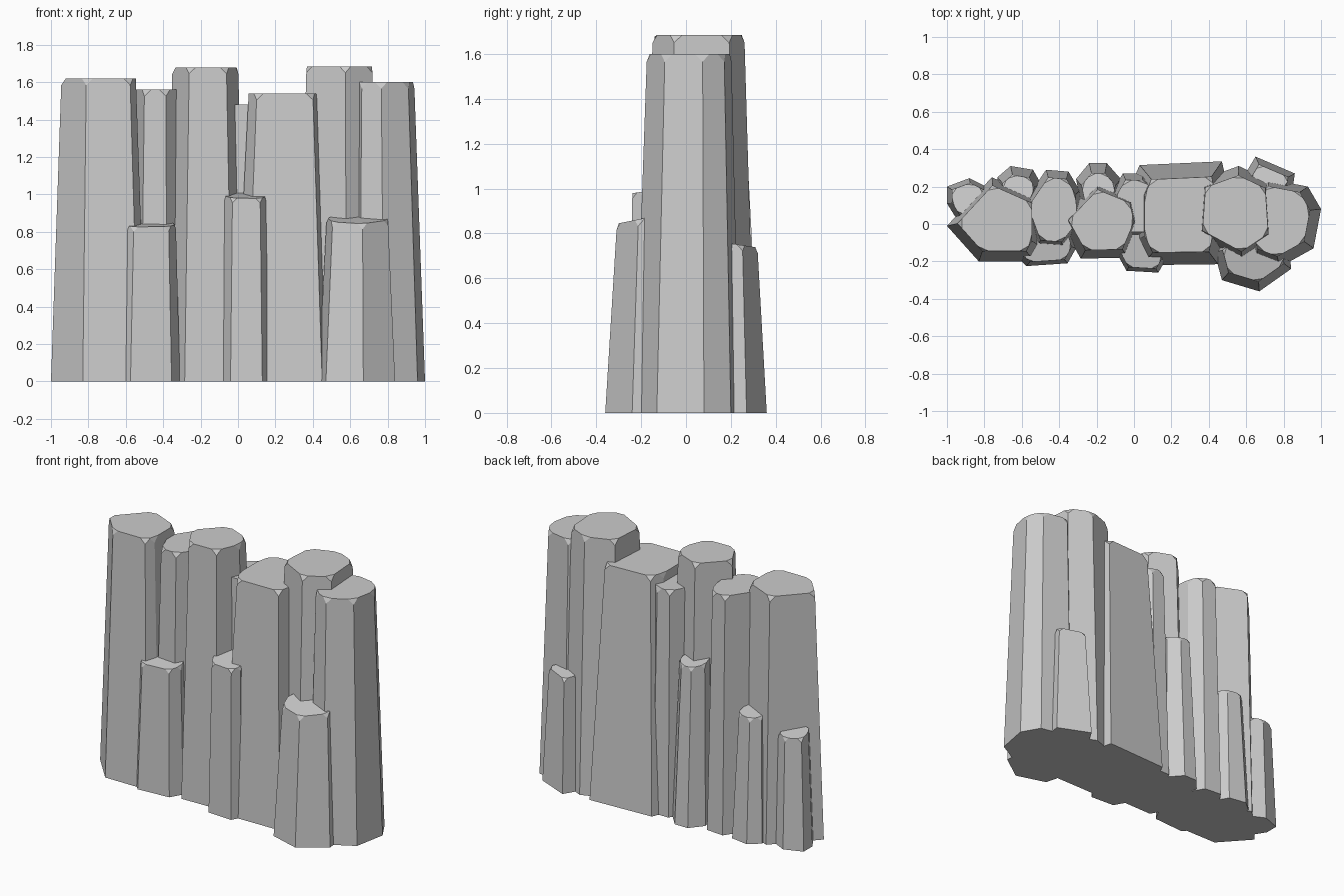
import bpy, bmesh
from mathutils import Vector


def column(name, height, centre, taper, base, slope=0.0, chip=0.035):
    """Tapered stone prism with chipped top corners; slope tilts the top along y."""
    c = Vector(centre)
    bm = bmesh.new()
    low, high = [], []
    for p in base:
        t = c + (Vector(p) - c) * taper
        low.append(bm.verts.new((p[0], p[1], 0)))
        high.append(bm.verts.new((t.x, t.y, height + slope * (t.y - c.y))))
    n = len(base)
    bm.faces.new(low)
    bm.faces.new(high)
    for i in range(n):
        j = (i + 1) % n
        bm.faces.new((low[i], low[j], high[j], high[i]))
    bmesh.ops.bevel(bm, geom=high, offset=chip, segments=1, affect='VERTICES')
    bmesh.ops.recalc_face_normals(bm, faces=bm.faces)
    mesh = bpy.data.meshes.new(name)
    bm.to_mesh(mesh)
    bm.free()
    obj = bpy.data.objects.new(name, mesh)
    bpy.context.collection.objects.link(obj)
    return obj


# Main row of tall columns, left to right
column("tall_column_left", 1.62, (-.745, .05), .78,
       [(-1, -.01), (-.83, -.2), (-.53, -.2), (-.49, -.13), (-.49, .13), (-.76, .25)])
column("tall_column_second", 1.56, (-.41, .06), .82,
       [(-.6, .1), (-.52, -.12), (-.38, -.13), (-.28, 0), (-.29, .18), (-.35, .28), (-.47, .29)])
column("tall_column_third", 1.68, (-.175, .02), .78,
       [(-.4, .02), (-.285, -.185), (-.03, -.18), (.05, .01), (.02, .14), (-.2, .23)])
column("narrow_column", 1.48, (.02, .08), .82,
       [(-.06, .27), (.05, .27), (.13, .2), (.13, -.07), (-.1, -.07), (-.13, .15)])
column("wide_column", 1.54, (.265, .03), .73,
       [(.03, .315), (.47, .335), (.5, .2), (.48, -.1), (.45, -.215), (.04, -.22), (-.02, -.1), (-.02, .2)])
column("tallest_column", 1.685, (.55, .06), .8,
       [(.34, .23), (.56, .31), (.74, .225), (.76, -.08), (.58, -.2), (.32, -.06)])
column("tall_column_right", 1.6, (.71, .05), .8,
       [(.93, .2), (1, .08), (.96, -.13), (.78, -.23), (.65, -.18), (.55, .1), (.72, .24)])

# Short columns along the front, tops tilting outwards
column("front_short_left", .845, (-.46, -.08), .85,
       [(-.62, -.18), (-.575, -.225), (-.355, -.21), (-.31, -.13), (-.35, 0), (-.6, 0)], .15, .025)
column("front_short_middle", 1.0, (.04, -.1), .87,
       [(-.09, -.16), (-.04, -.25), (.13, -.26), (.165, -.2), (.15, -.05), (-.08, -.05)], .15, .025)
column("front_short_right", .885, (.65, -.1), .8,
       [(.43, -.15), (.47, -.3), (.67, -.36), (.84, -.24), (.83, -.12), (.6, 0)], .2, .03)

# Short columns along the back
column("back_short_far_left", .74, (-.86, .12), .8,
       [(-1, .2), (-.88, .245), (-.79, .2), (-.8, .05), (-.95, .03), (-1, .11)], -.15, .025)
column("back_short_left", .83, (-.62, .12), .75,
       [(-.73, .25), (-.66, .31), (-.54, .29), (-.5, .22), (-.55, .1), (-.72, .1)], -.15, .025)
column("back_short_middle", 1.06, (-.19, .1), .76,
       [(-.31, .24), (-.24, .325), (-.145, .325), (-.07, .24), (-.1, .1), (-.28, .1)], -.15, .025)
column("back_short_right", .755, (.72, .2), .74,
       [(.59, .26), (.65, .36), (.86, .27), (.85, .2), (.7, .12)], -.15, .025)
